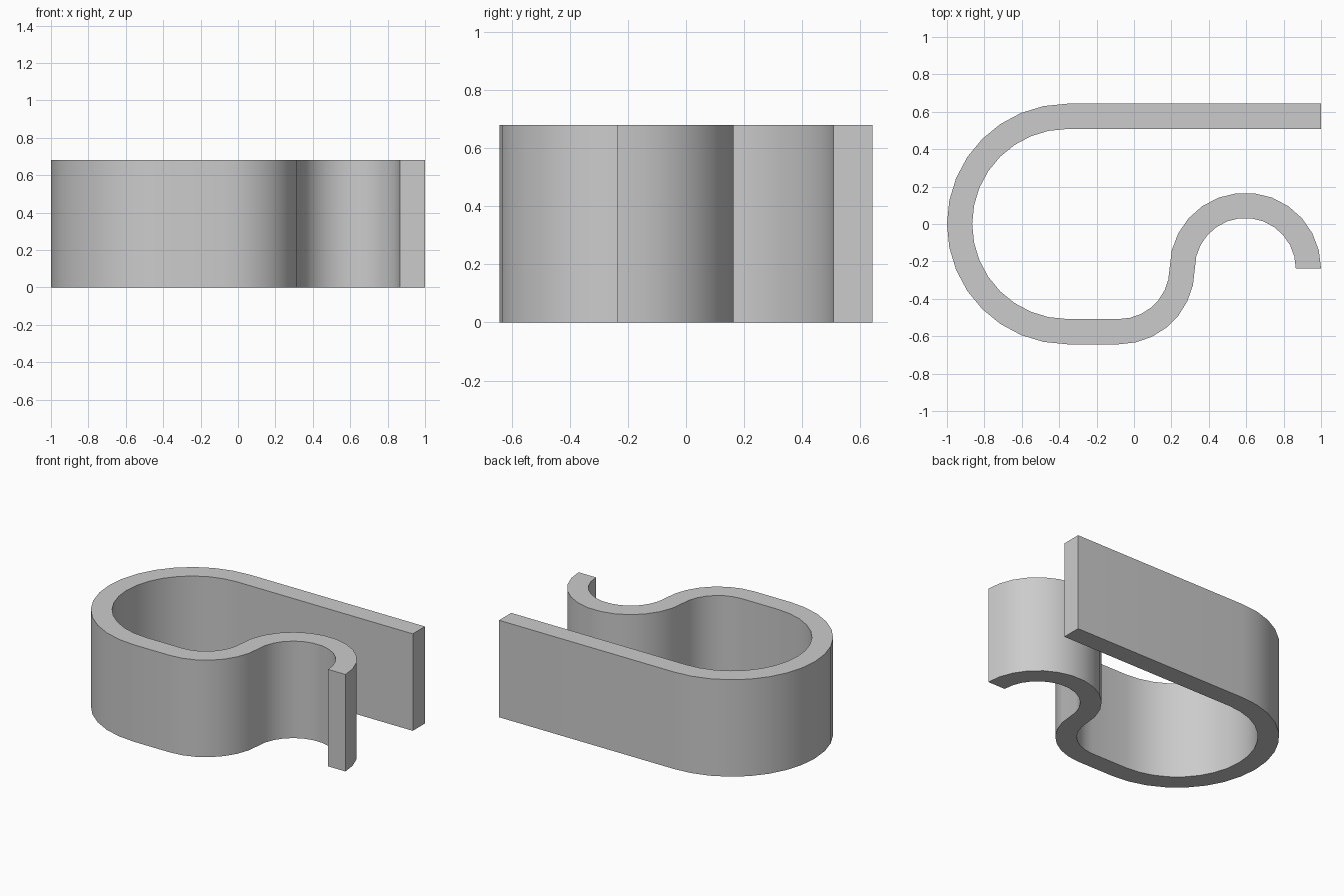
import bpy, bmesh, math
from mathutils import Vector

old = bpy.data.objects.get("Cube")
if old:
    bpy.data.objects.remove(old)

HEIGHT = 0.68
HALF = 0.0675      # half the strip thickness
BIG_R = 0.5755     # centreline radius of the large bend
SMALL_R = 0.3375   # centreline radius of both small bends
TIP_Y = BIG_R - SMALL_R


def arc(cx, cy, radius, start, end, steps):
    """Pairs of (left wall, right wall) points along a bend."""
    side = 1 if end > start else -1
    pairs = []
    for i in range(steps + 1):
        a = math.radians(start + (end - start) * i / steps)
        d = Vector((math.cos(a), math.sin(a), 0))
        c = Vector((cx, cy, 0))
        pairs.append((c + d * (radius - side * HALF), c + d * (radius + side * HALF)))
    return pairs


# Strip path: straight arm, large bend, short flat, then the S-shaped lip
path = [(Vector((1, BIG_R - HALF, 0)), Vector((1, BIG_R + HALF, 0)))]
path += arc(-0.357, 0, BIG_R, 90, 270, 16)
path += arc(-0.08, -TIP_Y, SMALL_R, -90, 0, 7)[:-1]
path += arc(0.595, -TIP_Y, SMALL_R, 180, 0, 13)[1:]

# Flat ribbon of quads, extruded upwards
bm = bmesh.new()
rungs = [[bm.verts.new(p) for p in pair] for pair in path]
for (l0, r0), (l1, r1) in zip(rungs, rungs[1:]):
    bm.faces.new((l0, r0, r1, l1))
top = bmesh.ops.extrude_face_region(bm, geom=bm.faces[:])["geom"]
bmesh.ops.translate(bm, vec=(0, 0, HEIGHT),
                    verts=[g for g in top if isinstance(g, bmesh.types.BMVert)])
bmesh.ops.recalc_face_normals(bm, faces=bm.faces[:])
mesh = bpy.data.meshes.new("spring_clip")
bm.to_mesh(mesh)
bm.free()

clip = bpy.data.objects.new("spring_clip", mesh)
bpy.context.collection.objects.link(clip)

# Single plain grey
grey = bpy.data.materials.new("light_grey")
grey.use_nodes = True
colour = (0.6, 0.6, 0.6, 1)
grey.diffuse_color = colour
grey.node_tree.nodes["Principled BSDF"].inputs["Base Color"].default_value = colour
mesh.materials.append(grey)

bpy.ops.object.select_all(action="DESELECT")
clip.select_set(True)
bpy.context.view_layer.objects.active = clip
bpy.ops.object.shade_smooth_by_angle(angle=math.radians(30))
